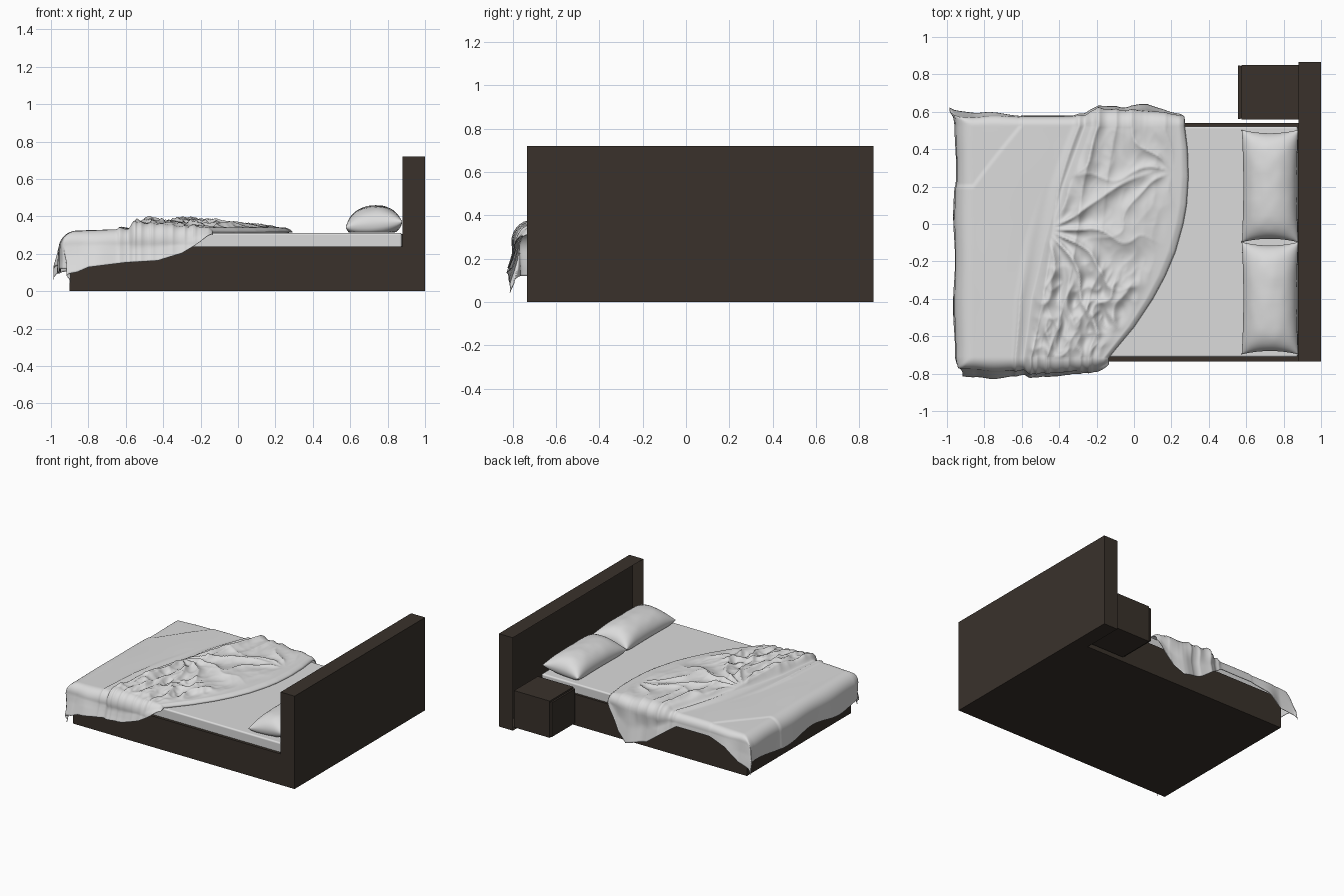
import bpy, bmesh, math
from mathutils import Vector, Matrix, noise

if "Cube" in bpy.data.objects:
    bpy.data.objects.remove(bpy.data.objects["Cube"])


def mat(name, rgb):
    m = bpy.data.materials.new(name)
    m.diffuse_color = (*rgb, 1)
    m.use_nodes = True
    m.node_tree.nodes["Principled BSDF"].inputs["Base Color"].default_value = m.diffuse_color
    return m


WOOD = mat("dark_wood", (0.041, 0.031, 0.024))
LINEN = mat("pale_linen", (0.71, 0.71, 0.71))


def finish(bm, name, m, smooth=False):
    bmesh.ops.recalc_face_normals(bm, faces=bm.faces[:])
    me = bpy.data.meshes.new(name)
    bm.to_mesh(me)
    bm.free()
    me.materials.append(m)
    for p in me.polygons:
        p.use_smooth = smooth
    ob = bpy.data.objects.new(name, me)
    bpy.context.collection.objects.link(ob)
    return ob


def box_bm(lo, hi):
    bm = bmesh.new()
    bmesh.ops.create_cube(bm, size=1)
    for v in bm.verts:
        v.co = Vector([a + (c + 0.5) * (b - a) for a, b, c in zip(lo, hi, v.co)])
    return bm


def box(name, lo, hi, m, bevel=0):
    ob = finish(box_bm(lo, hi), name, m, bevel > 0)
    if bevel:
        mod = ob.modifiers.new("soft_edges", 'BEVEL')
        mod.width, mod.segments = bevel, 4
        mod.harden_normals = True
    return ob


def lerp(table, x):
    if x <= table[0][0]:
        return table[0][1]
    for (a, va), (b, vb) in zip(table, table[1:]):
        if x <= b:
            return va + (vb - va) * (x - a) / (b - a)
    return table[-1][1]


def smooth(t):
    t = max(0.0, min(1.0, t))
    return t * t * (3 - 2 * t)


def grid_faces(bm, rows):
    for a, b in zip(rows, rows[1:]):
        for k in range(len(a) - 1):
            bm.faces.new((a[k], a[k + 1], b[k + 1], b[k]))


# headboard with a recessed front panel
bm = box_bm((0.88, -0.735, 0), (1.0, 0.865, 0.72))
bm.normal_update()
front = [f for f in bm.faces if f.normal.x < -0.9]
bmesh.ops.inset_region(bm, faces=front, thickness=0.05, depth=0)
for v in front[0].verts:
    v.co.x += 0.07
finish(bm, "headboard", WOOD)

# bed base, mattress, nightstand
box("bed_base", (-0.9, -0.735, 0), (0.88, 0.54, 0.24), WOOD)
box("mattress", (-0.85, -0.712, 0.2), (0.876, 0.522, 0.312), LINEN, 0.012)
box("nightstand_body", (0.574, 0.56, 0.02), (0.88, 0.85, 0.305), WOOD)
box("nightstand_drawer", (0.557, 0.562, 0.03), (0.57, 0.848, 0.295), WOOD)
box("nightstand_drawer_box", (0.568, 0.565, 0.033), (0.576, 0.845, 0.292), WOOD)


# pillows: two bulging sheets joined along the seam, flattened by the mattress
def pillow(name, cy):
    bm = bmesh.new()
    n = 28
    for up in (1, -1):
        rows = []
        for i in range(n + 1):
            u = math.sin((i / n - 0.5) * math.pi)
            row = []
            for j in range(n + 1):
                v = math.sin((j / n - 0.5) * math.pi)
                x = 0.152 * u * (1 - 0.06 * (1 - v * v) * u * u)
                y = 0.3 * v * (1 - 0.06 * (1 - u * u) * v * v)
                puff = max(0, (1 - u * u) * (1 - v ** 4)) ** 0.55
                wr = 0.004 * noise.noise(Vector((u * 3, v * 5, cy * 9))) * puff
                z = (0.1 * puff + wr) if up > 0 else -0.075 * puff ** 0.7
                row.append(bm.verts.new((x, y, z)))
            rows.append(row)
        grid_faces(bm, rows)
    bmesh.ops.remove_doubles(bm, verts=bm.verts[:], dist=0.0004)
    bm.transform(Matrix.Translation((0.727, cy, 0.358)) @ Matrix.Rotation(-0.1, 4, 'Y'))
    for v in bm.verts:
        v.co.z = max(v.co.z, 0.315)
    finish(bm, name, LINEN, True)


pillow("pillow_near", -0.397)
pillow("pillow_far", 0.203)

# blanket outline: thrown-back edge, start of the folded heap, side overhangs
EDGE = [(-0.72, -0.14), (-0.67, -0.10), (-0.55, 0.0), (-0.4, 0.1), (-0.28, 0.165),
        (-0.15, 0.22), (0.0, 0.262), (0.1, 0.28), (0.25, 0.29), (0.4, 0.285), (0.52, 0.27)]
HEAP = [(-0.8, -0.6), (-0.4, -0.55), (-0.1, -0.48), (0.2, -0.39), (0.6, -0.24)]
HANG_NEAR = [(-0.95, 0.3), (-0.88, 0.25), (-0.8, 0.215), (-0.6, 0.19), (-0.43, 0.18),
             (-0.3, 0.14), (-0.2, 0.08), (-0.13, 0.03)]
HANG_FAR = [(-0.95, 0.28), (-0.88, 0.24), (-0.75, 0.14), (-0.6, 0.1), (-0.32, 0.1),
            (-0.22, 0.17), (-0.1, 0.26), (0.07, 0.31), (0.15, 0.25), (0.27, 0.07)]
FOOT, NEAR, FAR = -0.86, -0.715, 0.525


def relief(x, y):
    """Height of the cloth above the mattress."""
    xl, xr = lerp(HEAP, y), lerp(EDGE, y)
    p = (x - xl) / (xr - xl)
    h = 0.009 + 0.008 * smooth((x + 0.9) / 0.3)
    # long diagonal crease by the far foot corner
    d = (y - 0.05) - (x + 0.96) * 1.4 + 0.3 * (x + 0.96) ** 2
    h -= 0.006 * smooth(d / 0.03)
    h += 0.003 * noise.noise(Vector((x * 5, y * 2, 1)))
    # long curved folds ahead of the heap
    q = p + 0.16
    if q > 0:
        w = smooth(q / 0.1) * smooth((0.5 - p) / 0.3)
        h += w * 0.018 * (1 - abs(math.sin(q * 17 + 1.2 * math.sin(y * 3))) ** 0.7)
    if p > 0:
        h += 0.032 * smooth(p / 0.08) * (1 - 0.75 * p)
        w = smooth(p / 0.15) * smooth((0.93 - p) / 0.2)
        # folds fanning out from two gather points
        for ax, ay, n, amp in ((-0.46, -0.03, 6, 0.028), (0.2, 0.28, 4, 0.018)):
            r = math.hypot(x - ax, y - ay)
            th = math.atan2(y - ay, x - ax)
            k = abs(math.sin(n * th + 2 * noise.noise(Vector((x * 4, y * 4, n)))))
            h += w * amp * (1 - k ** 0.6) * smooth(r / 0.12) * smooth((0.8 - r) / 0.5)
        # crumpled near corner
        c = abs(noise.noise(Vector((x * 9, y * 6, 4)))) + 0.4 * abs(noise.noise(Vector((x * 17, y * 12, 7))))
        h += w * 0.045 * (0.35 - c) * (0.2 + smooth((-0.15 - y) / 0.25))
        h = 0.003 + (h - 0.003) * math.sqrt(max(0, min(1, (1 - p) / 0.05)))
    return max(h, 0.003)


def bend(d, r, flare):
    """Roll cloth over an edge: outward, downward, angle."""
    arc = r * math.pi / 2
    if d < arc:
        return r * math.sin(d / r), r * (1 - math.cos(d / r)), d / r
    return r + flare * (d - arc), r + (d - arc), math.pi / 2


def blanket_point(s, t):
    # t: -1..0 near overhang, 0..1 top, 1..2 far overhang; s: -1..0 foot, 0..1 top
    y = NEAR + (FAR - NEAR) * max(0, min(1, t))
    x = FOOT + (lerp(EDGE, y) - FOOT) * max(0, s)
    dx = max(0, -s) * (0.245 + 0.02 * math.sin(y * 9))
    side, q = (-1, -t) if t < 0 else (1, max(0, t - 1))
    dy = q * lerp(HANG_NEAR if side < 0 else HANG_FAR, x - dx * 0.3)
    h = relief(x, y) * (1 - 0.6 * smooth(q * 1.5))
    ox, _, ax = bend(dx, 0.085, 0.05)
    oy, _, ay = bend(dy, 0.06 if side < 0 else 0.045, 0.33 if side < 0 else 0.2)
    # pleats growing toward the hem, corners tucked in
    oy += 0.009 * math.sin(x * 17 + 2 * math.sin(x * 7)) * min(1, dy / 0.15)
    ox += 0.005 * math.sin(y * 13 + 1) * min(1, dx / 0.2)
    c = min(1, dx / 0.2) * min(1, dy / 0.2)
    ox += c * (-0.05 if side < 0 else 0.03)
    oy += c * (-0.02 if side < 0 else 0.02)
    drop = (dx ** 6 + dy ** 6) ** (1 / 6)
    down = bend(drop, 0.085 if dx > dy else 0.055, 0)[1]
    a = max(ax, ay)
    return (max(x - ox - h * math.sin(ax), -1.0),
            y + side * (oy + h * math.sin(ay)),
            max(0.02, 0.312 + h * math.cos(a) - down))


# blanket draped over the foot and both sides
S = [-1 + i / 22 for i in range(22)] + [i / 170 for i in range(171)]
T = [-1 + i / 22 for i in range(22)] + [i / 150 for i in range(151)] + [1 + i / 22 for i in range(1, 23)]
bm = bmesh.new()
grid_faces(bm, [[bm.verts.new(blanket_point(s, t)) for t in T] for s in S])
blanket = finish(bm, "blanket", LINEN, True)
# make the cloth face upward, then give it thickness
if sum(p.normal.z * p.area for p in blanket.data.polygons) < 0:
    blanket.data.flip_normals()
mod = blanket.modifiers.new("cloth_thickness", 'SOLIDIFY')
mod.thickness, mod.offset = 0.004, 0
